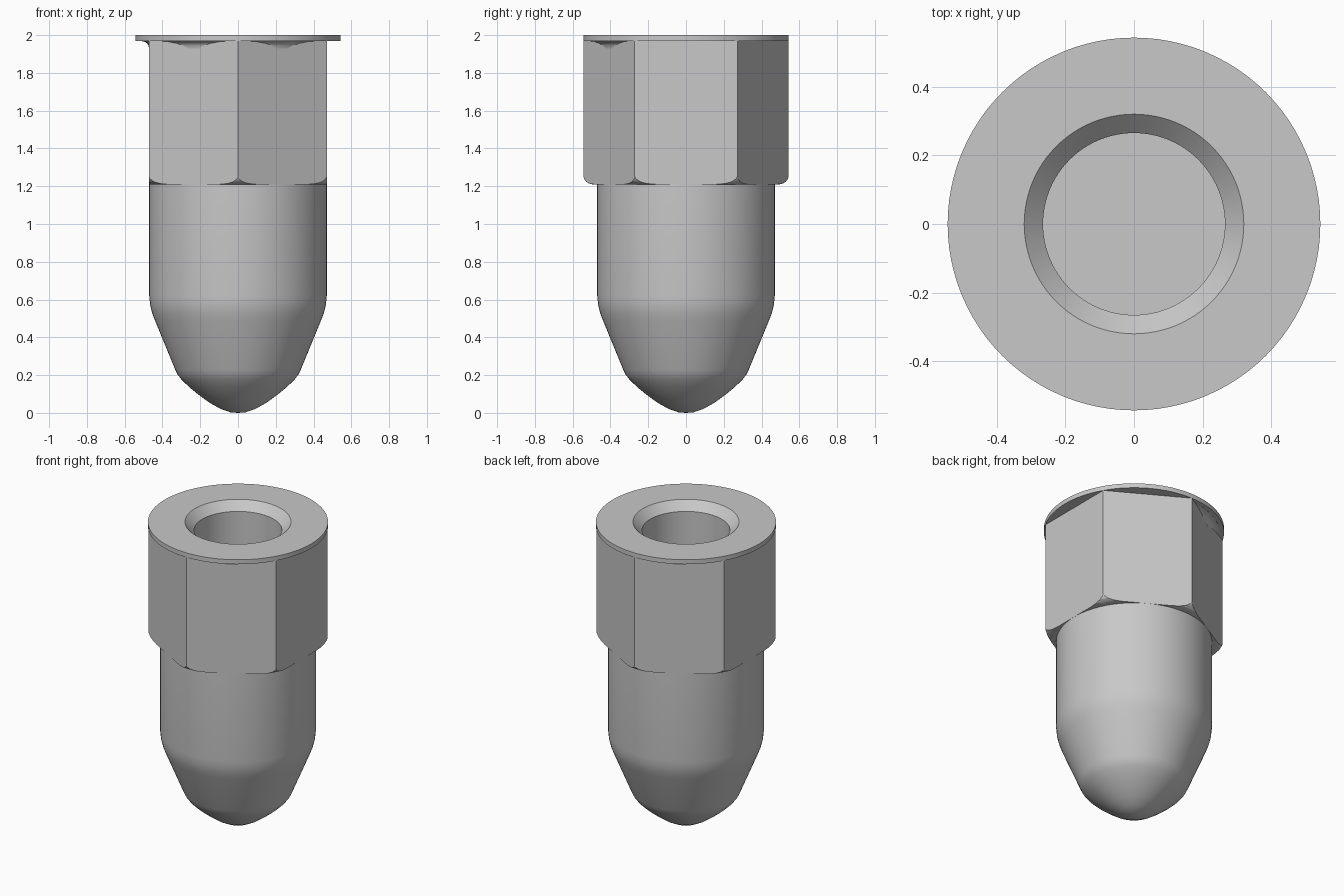
import bpy, bmesh
from math import pi, radians, cos
from mathutils import Matrix, Vector

cube = bpy.data.objects.get("Cube")
if cube:
    bpy.data.objects.remove(cube)

# One plain metal colour
metal = bpy.data.materials.new("grey metal")
metal.use_nodes = True
metal.diffuse_color = (0.58, 0.58, 0.58, 1)
metal.node_tree.nodes["Principled BSDF"].inputs["Base Color"].default_value = metal.diffuse_color


def make_object(name, bm):
    bmesh.ops.recalc_face_normals(bm, faces=bm.faces)
    mesh = bpy.data.meshes.new(name)
    bm.to_mesh(mesh)
    bm.free()
    mesh.materials.append(metal)
    obj = bpy.data.objects.new(name, mesh)
    bpy.context.collection.objects.link(obj)
    return obj


def lathe(name, profile, closed=False, start=0, sweep=360, steps=96):
    """Spin an (r, z) profile around the vertical axis."""
    bm = bmesh.new()
    turn = Matrix.Rotation(radians(start), 3, "Z")
    verts = [bm.verts.new(turn @ Vector((r, 0, z))) for r, z in profile]
    pairs = list(zip(verts, verts[1:]))
    if closed:
        pairs.append((verts[-1], verts[0]))
    edges = [bm.edges.new(p) for p in pairs]
    bmesh.ops.spin(bm, geom=verts + edges, cent=(0, 0, 0), axis=(0, 0, 1),
                   angle=radians(sweep), steps=steps)
    bmesh.ops.remove_doubles(bm, verts=bm.verts, dist=0.0001)
    return make_object(name, bm)


def smooth(obj):
    bpy.ops.object.select_all(action="DESELECT")
    obj.select_set(True)
    bpy.context.view_layer.objects.active = obj
    bpy.ops.object.shade_smooth_by_angle(angle=radians(30))


FLAT = 0.47      # hexagon apothem and barrel radius
RIM = 0.543      # flange radius, equal to the hexagon corners
BOTTOM, TOP = 1.21, 1.97

# Bullet-shaped barrel with flange, countersink and blind bore
body = lathe("barrel_and_flange", [
    (0, 0), (0.04, 0.003), (0.09, 0.02), (0.15, 0.053), (0.21, 0.097),
    (0.26, 0.138), (0.3, 0.177), (0.32, 0.203), (0.333, 0.23),
    (0.44, 0.49), (0.455, 0.53), (0.465, 0.57), (FLAT, 0.62),
    (FLAT, BOTTOM), (0.46, BOTTOM + 0.005), (0.46, TOP), (RIM, TOP), (RIM, 2),
    (0.32, 2), (0.265, 1.945), (0.265, 0.8), (0, 0.8)])
smooth(body)

# Hexagonal grip, corners pointing front and back
bm = bmesh.new()
bmesh.ops.create_cone(bm, cap_ends=True, segments=6, radius1=FLAT / cos(pi / 6),
                      radius2=FLAT / cos(pi / 6), depth=1,
                      matrix=Matrix.Translation((0, 0, 1.6)))
# Align the corners with the y axis
if max(v.co.x for v in bm.verts) > FLAT + 0.01:
    bmesh.ops.rotate(bm, verts=bm.verts, matrix=Matrix.Rotation(pi / 6, 3, "Z"))
grip = make_object("hex_grip", bm)

# Turned envelope rounds the lower corners and trims the grip
envelope = lathe("grip_envelope", [
    (0.4, BOTTOM), (0.495, BOTTOM), (0.513, 1.214), (0.529, 1.224),
    (0.539, 1.238), (0.545, 1.258), (0.6, 1.3), (0.6, TOP + 0.005),
    (0.4, TOP + 0.005)], closed=True)
envelope.hide_render = True
trim = grip.modifiers.new("trim", "BOOLEAN")
trim.operation = "INTERSECT"
trim.solver = "EXACT"
trim.object = envelope
smooth(grip)
bpy.ops.object.modifier_apply(modifier=trim.name)
bpy.data.objects.remove(envelope)
smooth(grip)

# Concave fillet under the flange, along four of the six flats
fillet = lathe("flange_fillet", [
    (0.46, 1.92), (0.471, 1.93), (0.474, 1.945), (0.482, 1.957),
    (0.495, 1.965), (0.515, 1.969), (0.515, 1.975), (0.46, 1.975)],
    closed=True, start=90, sweep=240, steps=64)
smooth(fillet)
